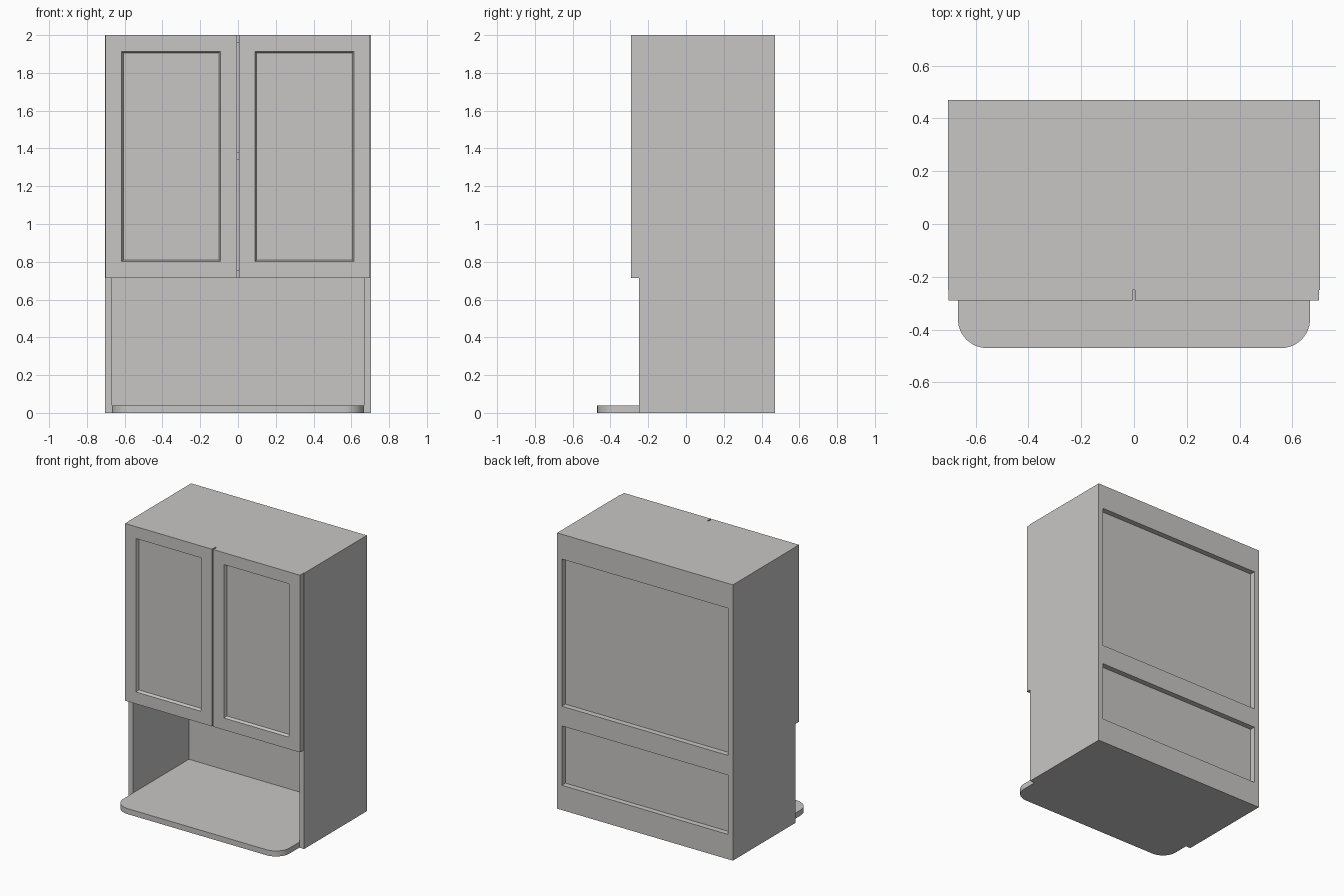
import bpy, bmesh, math

if "Cube" in bpy.data.objects:
    bpy.data.objects.remove(bpy.data.objects["Cube"])

grey = bpy.data.materials.new("warm_grey")
grey.diffuse_color = (0.575, 0.565, 0.555, 1)
grey.use_nodes = True
grey.node_tree.nodes["Principled BSDF"].inputs["Base Color"].default_value = grey.diffuse_color


def finish(name, bm):
    bmesh.ops.recalc_face_normals(bm, faces=bm.faces)
    mesh = bpy.data.meshes.new(name)
    bm.to_mesh(mesh)
    bm.free()
    mesh.materials.append(grey)
    obj = bpy.data.objects.new(name, mesh)
    bpy.context.collection.objects.link(obj)
    return obj


def box_bm(x0, x1, y0, y1, z0, z1):
    bm = bmesh.new()
    bmesh.ops.create_cube(bm, size=1)
    for v in bm.verts:
        v.co = (x1 if v.co.x > 0 else x0,
                y1 if v.co.y > 0 else y0,
                z1 if v.co.z > 0 else z0)
    return bm


def box(name, *bounds):
    return finish(name, box_bm(*bounds))


W, INNER = 0.705, 0.667          # outer and inner half width
FRONT, BACK = -0.25, 0.47        # carcass depth
PANEL_F, PANEL_B = 0.39, 0.43    # back panel faces

# Carcass sides, top, and horizontal shelves
box("left_side", -W, -INNER, FRONT, BACK, 0, 2)
box("right_side", INNER, W, FRONT, BACK, 0, 2)
box("top_panel", -INNER, INNER, FRONT, BACK, 1.96, 2)
box("niche_ceiling", -INNER, INNER, FRONT, PANEL_F, 0.715, 0.755)
box("inner_shelf", -INNER, INNER, FRONT + 0.01, PANEL_F, 1.34, 1.38)

# Recessed back panel with three rails behind it
box("back_panel", -INNER, INNER, PANEL_F, PANEL_B, 0.04, 1.96)
for name, z0, z1 in (("bottom_back_rail", 0.04, 0.18),
                     ("middle_back_rail", 0.61, 0.753),
                     ("top_back_rail", 1.82, 1.96)):
    box(name, -INNER, INNER, PANEL_B, BACK, z0, z1)

# Base board running through the niche, with rounded front corners
R, TIP = 0.11, -0.47
outline = [(INNER, BACK), (-INNER, BACK)]
for cx, start in ((-INNER + R, math.pi), (INNER - R, 1.5 * math.pi)):
    for i in range(13):
        a = start + i / 12 * math.pi / 2
        outline.append((cx + R * math.cos(a), TIP + R + R * math.sin(a)))
bm = bmesh.new()
face = bm.faces.new([bm.verts.new((x, y, 0)) for x, y in outline])
ext = bmesh.ops.extrude_face_region(bm, geom=[face])
bmesh.ops.translate(bm, vec=(0, 0, 0.04),
                    verts=[g for g in ext["geom"] if isinstance(g, bmesh.types.BMVert)])
base = finish("base_board", bm)
bpy.context.view_layer.objects.active = base
base.select_set(True)
bpy.ops.object.shade_smooth_by_angle(angle=math.radians(30))


# Doors: inset the front face, then sink it with slightly sloped sides
def door(name, x0, x1):
    bm = box_bm(x0, x1, -0.29, FRONT, 0.715, 2)
    bm.normal_update()
    front = min(bm.faces, key=lambda f: f.calc_center_median().y)
    bmesh.ops.inset_region(bm, faces=[front], thickness=0.122)
    bmesh.ops.inset_region(bm, faces=[front], thickness=0.012)
    for v in front.verts:
        v.co.y += 0.022
    finish(name, bm)


door("left_door", -0.702, -0.006)
door("right_door", 0.004, 0.700)
